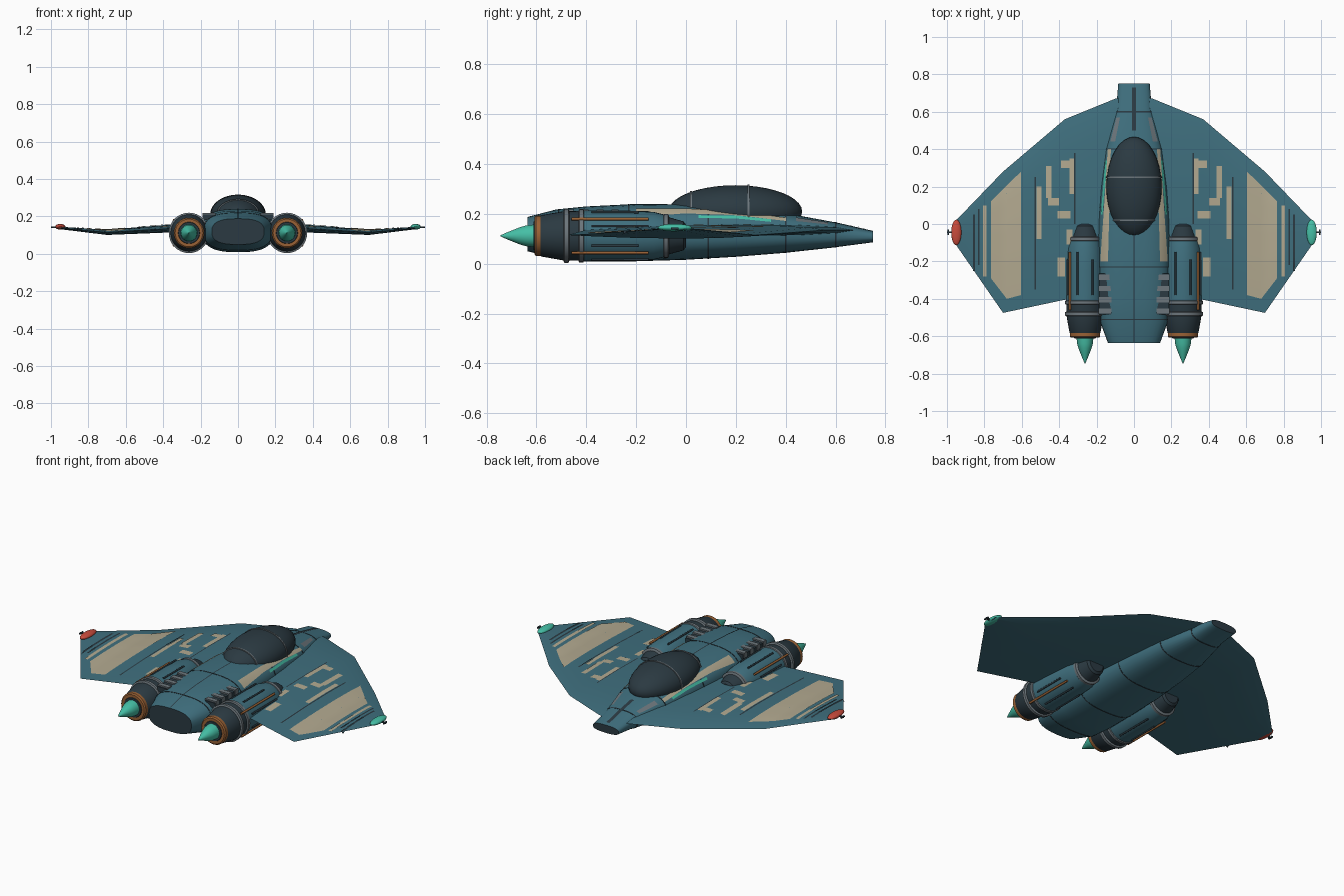
import bpy, bmesh, math
from mathutils import Vector
from mathutils.bvhtree import BVHTree

cube = bpy.data.objects.get("Cube")
if cube:
    bpy.data.objects.remove(cube, do_unlink=True)


def material(name, r, g, b):
    m = bpy.data.materials.new(name)
    m.use_nodes = True
    m.diffuse_color = (r, g, b, 1)
    m.node_tree.nodes["Principled BSDF"].inputs["Base Color"].default_value = (r, g, b, 1)
    return m


TEAL = material("teal_paint", .05, .16, .21)
DARK = material("dark_slate", .024, .042, .054)
SAND = material("sand_paint", .45, .40, .28)
STEEL = material("grey_steel", .15, .18, .20)
COPPER = material("copper", .32, .12, .035)
MINT = material("mint_glow", .06, .52, .38)
RED = material("red_lamp", .58, .07, .045)


def finish(name, bm, mats, closed=True):
    if closed:
        bmesh.ops.recalc_face_normals(bm, faces=bm.faces)
    me = bpy.data.meshes.new(name)
    bm.to_mesh(me)
    bm.free()
    for m in mats:
        me.materials.append(m)
    ob = bpy.data.objects.new(name, me)
    bpy.context.collection.objects.link(ob)
    bpy.ops.object.select_all(action='DESELECT')
    ob.select_set(True)
    bpy.context.view_layer.objects.active = ob
    bpy.ops.object.shade_smooth_by_angle(angle=math.radians(32))
    return ob


def loft(name, rings, mats, rule=None):
    """Skin a list of closed rings, cap both ends, colour faces by rule."""
    bm = bmesh.new()
    vs = [[bm.verts.new(p) for p in ring] for ring in rings]
    n = len(vs[0])
    for a, b in zip(vs, vs[1:]):
        for i in range(n):
            bm.faces.new((a[i], a[(i + 1) % n], b[(i + 1) % n], b[i]))
    bm.faces.new(vs[0])
    bm.faces.new(vs[-1])
    bm.normal_update()
    if rule:
        for f in bm.faces:
            f.material_index = rule(f)
    return finish(name, bm, mats)


def ellipse(x, y, z, rx, rz, power=2, n=32):
    """Rounded cross-section ring facing along y."""
    ring = []
    for i in range(n):
        c, s = math.cos(math.tau * i / n), math.sin(math.tau * i / n)
        e = 2 / power
        ring.append((x + rx * math.copysign(abs(c) ** e, c), y,
                     z + rz * math.copysign(abs(s) ** e, s)))
    return ring


def lathe(name, x, z, profile, mat):
    return loft(name, [ellipse(x, y, z, r, r) for y, r in profile], [mat])


def ball(name, loc, scale, mat):
    bm = bmesh.new()
    bmesh.ops.create_uvsphere(bm, u_segments=32, v_segments=20, radius=1)
    bmesh.ops.scale(bm, vec=scale, verts=bm.verts)
    bmesh.ops.translate(bm, vec=loc, verts=bm.verts)
    return finish(name, bm, [mat])


def box(name, loc, size, mat):
    bm = bmesh.new()
    bmesh.ops.create_cube(bm, size=1)
    bmesh.ops.scale(bm, vec=size, verts=bm.verts)
    bmesh.ops.translate(bm, vec=loc, verts=bm.verts)
    return finish(name, bm, [mat])


def tree_of(ob):
    return BVHTree.FromPolygons([v.co for v in ob.data.vertices],
                                [p.vertices for p in ob.data.polygons])


def plate(name, tree, corners, mat, side=1, lift=.003):
    """Lay a thin painted quad, given in plan, onto the surface below it."""
    a, b, c, d = [Vector((x * side, y, 1)) for x, y in corners]
    nu = max(1, math.ceil((b - a).length / .04))
    nv = max(1, math.ceil((d - a).length / .04))
    bm = bmesh.new()
    grid = []
    for j in range(nv + 1):
        row = []
        for i in range(nu + 1):
            p = a.lerp(b, i / nu).lerp(d.lerp(c, i / nu), j / nv)
            hit, nor, _, _ = tree.ray_cast(p, Vector((0, 0, -1)))
            row.append(bm.verts.new(hit + nor * lift if hit else (p.x, p.y, .12)))
        grid.append(row)
    for r, s in zip(grid, grid[1:]):
        for i in range(nu):
            f = bm.faces.new((r[i], r[i + 1], s[i + 1], s[i]))
            f.normal_update()
            if f.normal.z < 0:
                f.normal_flip()
    return finish(name, bm, [mat], closed=False)


def strip(name, tree, x0, x1, y0, y1, mat, side=1):
    return plate(name, tree, [(x0, y0), (x1, y0), (x1, y1), (x0, y1)], mat, side)


# Fuselage: y, half width, bottom, top
STATIONS = [(-.635, .14, .05, .188), (-.52, .182, .02, .218), (-.4, .19, .01, .23),
            (-.2, .192, .01, .24), (0, .19, .016, .238), (.2, .177, .028, .225),
            (.4, .153, .044, .203), (.6, .102, .066, .166), (.62, .095, .069, .162),
            (.75, .084, .086, .132)]


def section(y, grow=0):
    for p, q in zip(STATIONS, STATIONS[1:]):
        if p[0] <= y <= q[0]:
            t = (y - p[0]) / (q[0] - p[0])
            w, lo, hi = [u + (v - u) * t for u, v in zip(p[1:], q[1:])]
            return ellipse(0, y, (lo + hi) / 2, w + grow, (hi - lo) / 2 + grow, 2.7)


fuselage = loft("fuselage", [section(s[0]) for s in STATIONS], [TEAL, DARK],
                lambda f: 1 if len(f.verts) > 4 else 0)
hull = tree_of(fuselage)
for k, y in enumerate((-.51, -.23, .09, .4, .6)):
    loft(f"hull_seam_{k}", [section(y - .003, .0015), section(y + .003, .0015)], [DARK])
strip("rear_spine_line", hull, -.003, .003, -.63, -.06, DARK)
strip("nose_spine_line", hull, -.01, .01, .5, .73, DARK)

# Canopy with two hoops
ball("canopy", (0, .198, .21), (.148, .268, .105), DARK)
for k, y in enumerate((.02, .25)):
    s = math.sqrt(1 - ((y - .198) / .268) ** 2)
    loft(f"canopy_hoop_{k}", [ellipse(0, y + d, .21, .148 * s + .004, .105 * s + .004)
                              for d in (-.004, .004)], [STEEL])

# Wing stations: x, leading y, trailing y, middle z, half thickness
WING = [(0, .69, -.36, .135, .024), (.1, .67, -.36, .135, .024),
        (.37, .56, -.405, .135, .021), (.7, .28, -.475, .115, .014),
        (.97, .0, -.085, .14, .006)]
CHORD = [(.06, .45), (.2, .85), (.4, 1), (.65, .8), (.85, .4)]


def wing_ring(x, lead, trail, z, h, side):
    def at(t, k):
        return (x * side, lead + (trail - lead) * t, z + h * k)
    return ([at(0, 0)] + [at(t, k) for t, k in CHORD] + [at(1, 0)]
            + [at(t, -k) for t, k in reversed(CHORD)])


# Painted blocks on the wing: x0, x1, y0, y1
BLOCKS = [(.32, .345, .16, .35), (.345, .39, .30, .34), (.34, .41, .03, .07),
          (.44, .47, .14, .31), (.495, .52, -.08, .20), (.40, .46, .10, .14),
          (.33, .36, -.11, -.03), (.37, .41, -.28, -.18)]
LINES = [(.314, .32, 0, .38), (.524, .532, -.35, .25), (.825, .835, -.22, .08),
         (.85, .862, -.25, .05)]

for side, tag in ((1, "left"), (-1, "right")):
    wing = loft(f"{tag}_wing", [wing_ring(*w, side) for w in WING], [TEAL])
    skin = tree_of(wing)

    # Wing paint
    plate(f"{tag}_panel_inner", skin, [(.604, -.38), (.68, -.40), (.68, .205), (.604, .28)], SAND, side)
    plate(f"{tag}_panel_outer", skin, [(.68, -.40), (.765, -.29), (.765, .12), (.68, .205)], SAND, side)
    strip(f"{tag}_panel_stripe", skin, .788, .807, -.28, .10, SAND, side)
    for k, b in enumerate(BLOCKS):
        strip(f"{tag}_wing_block_{k}", skin, *b, SAND, side)
    for k, b in enumerate(LINES):
        strip(f"{tag}_wing_line_{k}", skin, *b, DARK, side)

    # Wing tip lamp and spike
    ball(f"{tag}_tip_lamp", (.95 * side, -.045, .145), (.027, .068, .015),
         MINT if side > 0 else RED)
    box(f"{tag}_tip_spike", (.985 * side, -.045, .142), (.03, .008, .008), DARK)
    box(f"{tag}_tip_spike_bar", (.994 * side, -.045, .142), (.008, .03, .008), DARK)

    # Hull paint
    plate(f"{tag}_hull_stripe", hull, [(.138, -.2), (.178, -.2), (.138, .4), (.122, .4)], SAND, side)
    plate(f"{tag}_glow_line", hull, [(.166, .05), (.175, .05), (.151, .34), (.142, .34)], MINT, side)
    plate(f"{tag}_nose_panel", hull, [(.1, .44), (.125, .44), (.092, .57), (.074, .57)], STEEL, side)

    # Vent bars between hull and engine
    for k in range(4):
        y = -.285 - .06 * k
        box(f"{tag}_vent_bar_{k}", (.155 * side, y, .203), (.07, .028, .03), STEEL)
    box(f"{tag}_vent_bed", (.155 * side, -.375, .195), (.066, .22, .03), DARK)

    # Engine pod
    x, z = .262 * side, .112
    lathe(f"{tag}_intake", x, z, [(0, .045), (-.01, .058), (-.06, .072), (-.11, .09)], DARK)
    lathe(f"{tag}_cowling", x, z, [(-.09, .086), (-.13, .096), (-.25, .102), (-.43, .102)], TEAL)
    lathe(f"{tag}_exhaust", x, z, [(-.42, .1), (-.49, .099), (-.58, .083), (-.6, .07)], DARK)
    for k, (y, r) in enumerate(((-.08, .088), (-.42, .107), (-.48, .108))):
        lathe(f"{tag}_engine_ring_{k}", x, z,
              [(y - .012, r - .008), (y - .008, r), (y + .008, r), (y + .012, r - .008)], STEEL)
    lathe(f"{tag}_nozzle_ring", x, z,
          [(-.578, .07), (-.582, .081), (-.602, .081), (-.608, .074), (-.608, .06)], COPPER)
    lathe(f"{tag}_nozzle_core", x, z, [(-.6, .062), (-.612, .056)], DARK)
    lathe(f"{tag}_flame", x, z, [(-.6, .046), (-.64, .042), (-.665, .035), (-.69, .025),
                                 (-.72, .013), (-.745, .002)], MINT)
    for k in range(8):
        a = math.tau * (k + .5) / 8
        px, pz = x + .103 * math.cos(a), z + .103 * math.sin(a)
        lathe(f"{tag}_engine_rib_{k}", px, pz, [(-.38, .005), (-.15 - .04 * (k % 2), .005)], DARK)
    for k, up in enumerate((1, -1)):
        lathe(f"{tag}_fuel_pipe_{k}", x + .081 * side, z + .068 * up,
              [(-.46, .006), (-.15, .006)], COPPER)
